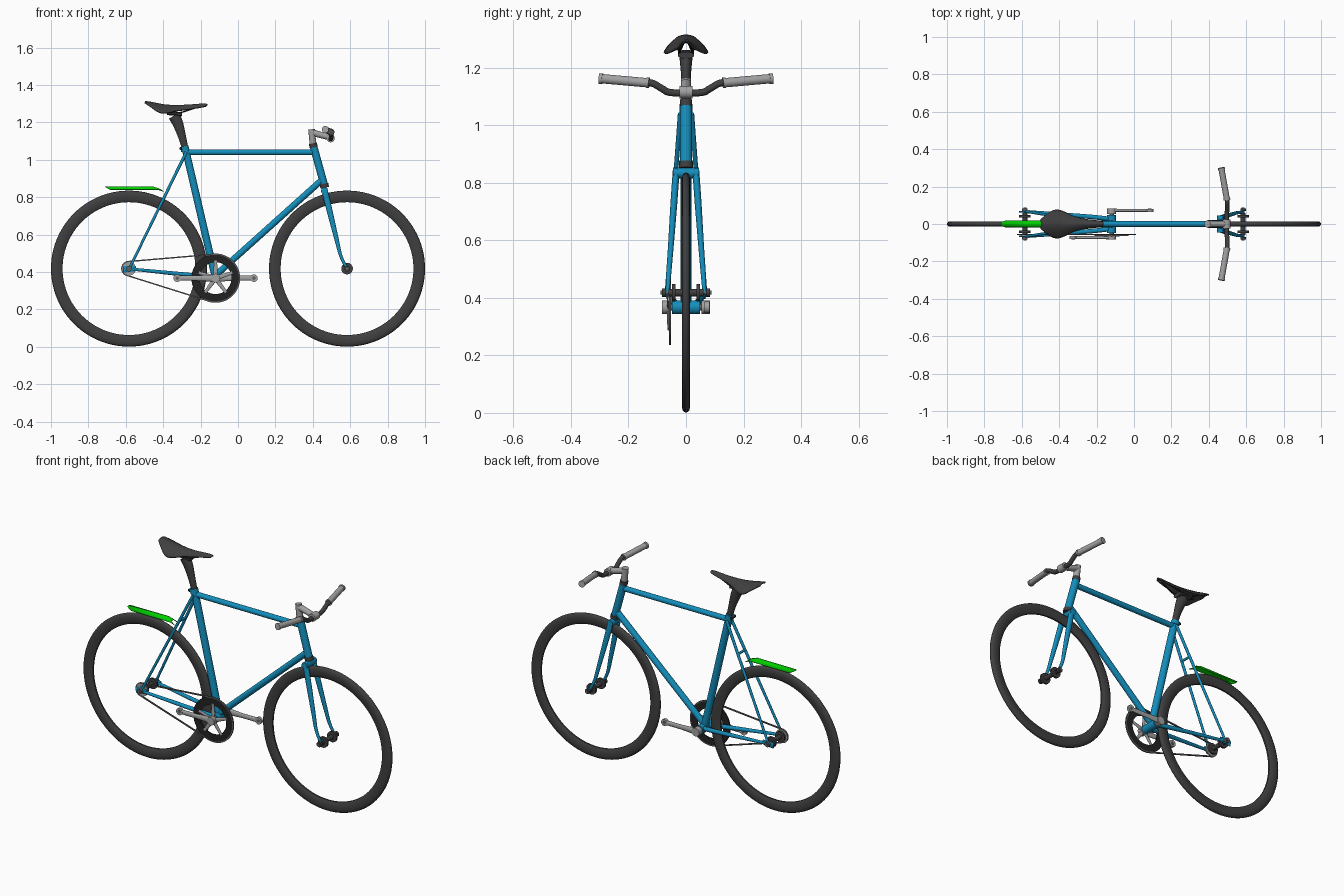
import bpy, bmesh, math
from mathutils import Vector

if "Cube" in bpy.data.objects:
    bpy.data.objects.remove(bpy.data.objects["Cube"])


def material(name, r, g, b):
    m = bpy.data.materials.new(name)
    m.diffuse_color = (r, g, b, 1)
    m.use_nodes = True
    m.node_tree.nodes["Principled BSDF"].inputs["Base Color"].default_value = m.diffuse_color
    return m


BLUE = material("blue paint", 0.007, 0.27, 0.5)
RUBBER = material("dark rubber", 0.05, 0.05, 0.05)
BLACK = material("black metal", 0.016, 0.016, 0.016)
SILVER = material("silver metal", 0.36, 0.36, 0.36)
STEEL = material("chain steel", 0.12, 0.12, 0.12)
GREEN = material("green plastic", 0.0, 0.62, 0.0)


def finish(name, bm, mat, solid=0):
    bmesh.ops.recalc_face_normals(bm, faces=bm.faces)
    mesh = bpy.data.meshes.new(name)
    bm.to_mesh(mesh)
    bm.free()
    mesh.materials.append(mat)
    ob = bpy.data.objects.new(name, mesh)
    bpy.context.collection.objects.link(ob)
    bpy.ops.object.select_all(action='DESELECT')
    ob.select_set(True)
    bpy.context.view_layer.objects.active = ob
    bpy.ops.object.shade_smooth_by_angle(angle=math.radians(40))
    if solid:
        mod = ob.modifiers.new("thickness", 'SOLIDIFY')
        mod.thickness = solid
        mod.offset = -1
    return ob


def skin(bm, rings, loop_u=True, loop_v=False):
    """Bridge rows of points with quads."""
    rows = [[bm.verts.new(p) for p in r] for r in rings]
    nv, nu = len(rows), len(rows[0])
    for i in range(nv if loop_v else nv - 1):
        a, b = rows[i], rows[(i + 1) % nv]
        for j in range(nu if loop_u else nu - 1):
            k = (j + 1) % nu
            bm.faces.new((a[j], a[k], b[k], b[j]))
    return rows


def smooth_path(pts, steps=6):
    """Catmull-Rom through points of any dimension."""
    p = [pts[0]] + list(pts) + [pts[-1]]
    out = []
    for i in range(1, len(p) - 2):
        for s in range(steps):
            t = s / steps
            out.append(tuple(0.5 * (2 * b + (c - a) * t + (2 * a - 5 * b + 4 * c - d) * t * t
                                    + (3 * b - a - 3 * c + d) * t ** 3)
                             for a, b, c, d in zip(p[i - 1], p[i], p[i + 1], p[i + 2])))
    return out + [tuple(pts[-1])]


def tube(name, pts, mat, ref=(0, 1, 0), n=16, closed=False):
    """Sweep an ellipse; each point is x, y, z, in-plane radius, radius along ref."""
    bm = bmesh.new()
    pos = [Vector(p[:3]) for p in pts]
    rings, m = [], len(pts)
    for i in range(m):
        if closed:
            t = pos[(i + 1) % m] - pos[i - 1]
        else:
            t = pos[min(i + 1, m - 1)] - pos[max(i - 1, 0)]
        t.normalize()
        a = t.cross(Vector(ref)).normalized()
        b = a.cross(t)
        ra, rb = pts[i][3], pts[i][-1]
        ang = [2 * math.pi * (k + 0.5) / n for k in range(n)]
        rings.append([pos[i] + a * ra * math.cos(q) + b * rb * math.sin(q) for q in ang])
    rows = skin(bm, rings, True, closed)
    if not closed:
        bm.faces.new(rows[0])
        bm.faces.new(rows[-1])
    return finish(name, bm, mat)


def rod(name, a, b, r, mat, ref=(0, 1, 0), r2=None, n=16):
    return tube(name, [(*a, r), (*b, r2 or r)], mat, ref, n)


def lathe(name, profile, x, z, mat, n=48):
    """Spin a closed (radius, y) profile about an axis along y."""
    bm = bmesh.new()
    rings = [[(x + r * math.cos(q), y, z + r * math.sin(q)) for r, y in profile]
             for q in (2 * math.pi * i / n for i in range(n))]
    skin(bm, rings, True, True)
    return finish(name, bm, mat)


def disc(name, x, z, r, y0, y1, mat):
    return rod(name, (x, y0, z), (x, y1, z), r, mat, ref=(1, 0, 0), n=24)


# Wheels and hubs
REAR, FRONT, AXLE = -0.583, 0.583, 0.418
for label, wx in (("rear", REAR), ("front", FRONT)):
    half = [(0.355, 0.005), (0.362, 0.010), (0.38, 0.0135), (0.395, 0.0145),
            (0.408, 0.012), (0.415, 0.007)]
    prof = half + [(0.417, 0)] + [(r, -y) for r, y in reversed(half)]
    lathe(label + "_wheel", prof, wx, AXLE, RUBBER, 96)
    disc(label + "_hub", wx, AXLE, 0.013, -0.06, 0.06, RUBBER)
    disc(label + "_axle", wx, AXLE, 0.007, -0.088, 0.088, STEEL)
    for s in (-1, 1):
        disc(label + "_hub_flange", wx, AXLE, 0.031, s * 0.036, s * 0.048, RUBBER)
        disc(label + "_axle_nut", wx, AXLE, 0.015, s * 0.07, s * 0.084,
             RUBBER if label == "front" else STEEL)

# Main frame tubes
BX, BZ = -0.12, 0.367
rod("seat_tube", (BX, 0, BZ), (-0.284, 0, 1.07), 0.02, BLUE)
rod("top_tube", (-0.275, 0, 1.04), (0.413, 0, 1.04), 0.0155, BLUE)
rod("head_tube", (0.404, 0, 1.07), (0.461, 0, 0.865), 0.021, BLUE)
rod("down_tube", (0.452, 0, 0.895), (BX, 0, BZ + 0.015), 0.0175, BLUE)
disc("bottom_bracket", BX, BZ, 0.024, -0.048, 0.048, BLUE)
rod("seat_collar", (-0.281, 0, 1.045), (-0.287, 0, 1.072), 0.023, BLUE)
rod("collar_bolt", (-0.305, -0.018, 1.06), (-0.305, 0.018, 1.06), 0.008, BLACK, (1, 0, 0))

# Stays, dropouts and fork blades
for s in (-1, 1):
    rod("seat_stay", (-0.277, s * 0.02, 1.04), (-0.575, s * 0.066, 0.43), 0.0085, BLUE, r2=0.007)
    tube("chain_stay", smooth_path([(BX, s * 0.026, BZ + 0.003, 0.012), (-0.25, s * 0.04, 0.383, 0.012),
                                    (-0.565, s * 0.066, 0.415, 0.008)]), BLUE)
    tube("dropout", [(-0.545, s * 0.066, 0.418, 0.014, 0.004), (-0.615, s * 0.066, 0.414, 0.018, 0.004)], BLUE)
    tube("fork_blade", smooth_path([(0.461, s * 0.034, 0.845, 0.017, 0.012), (0.489, s * 0.042, 0.73, 0.016, 0.012),
                                    (0.527, s * 0.053, 0.575, 0.012, 0.01), (0.55, s * 0.06, 0.485, 0.009, 0.009),
                                    (0.583, s * 0.064, 0.418, 0.008, 0.007)]), BLUE)
rod("fork_crown", (0.463, -0.046, 0.834), (0.463, 0.046, 0.834), 0.019, BLUE, (0, 0, 1))
rod("crown_race", (0.459, 0, 0.872), (0.464, 0, 0.85), 0.024, RUBBER)
rod("stay_bridge", (-0.36, -0.03, 0.87), (-0.36, 0.03, 0.87), 0.007, BLUE, (0, 0, 1))

# Chainring, spider, cranks
CY = -0.056
lathe("chainring", [(0.085, CY - 0.003), (0.129, CY - 0.003), (0.129, CY + 0.003), (0.085, CY + 0.003)],
      BX, BZ, BLACK, 72)
for i in range(5):
    q = math.radians(18 + 72 * i)
    c, d = math.cos(q), math.sin(q)
    tube("spider_arm", [(BX + 0.01 * c, CY - 0.005, BZ + 0.01 * d, 0.013, 0.005),
                        (BX + 0.094 * c, CY - 0.005, BZ + 0.094 * d, 0.008, 0.004)], SILVER)
disc("crank_axle", BX, BZ, 0.012, -0.07, 0.08, STEEL)
for s in (-1, 1):
    y = s * 0.073
    ex = BX + s * 0.205
    disc("crank_boss", BX, BZ, 0.024, s * 0.054, s * 0.084, SILVER)
    tube("crank_arm", [(BX, y, BZ, 0.02, 0.009), (BX + s * 0.1, y, BZ, 0.014, 0.008),
                       (ex, y, BZ, 0.014, 0.008)], SILVER)
    disc("crank_eye", ex, BZ, 0.02, y - 0.008, y + 0.008, SILVER)
    disc("pedal_socket", ex, BZ, 0.009, y - 0.0095, y + 0.0095, STEEL)

# Rear sprocket and chain loop
lathe("sprocket", [(0.012, CY - 0.003), (0.037, CY - 0.003), (0.037, CY + 0.003), (0.012, CY + 0.003)],
      REAR, AXLE, SILVER, 36)
disc("sprocket_lockring", REAR, AXLE, 0.022, CY - 0.008, CY, SILVER)
R1, R2 = 0.128, 0.038
back = math.atan2(AXLE - BZ, REAR - BX)
spread = math.acos((R1 - R2) / math.hypot(REAR - BX, AXLE - BZ))
loop = []
for cx, cz, r, a0, a1, steps in ((BX, BZ, R1, back + spread, back + 2 * math.pi - spread, 40),
                                 (REAR, AXLE, R2, back - spread, back + spread, 16)):
    for i in range(steps + 1):
        q = a0 + (a1 - a0) * i / steps
        loop.append((cx + r * math.cos(q), CY, cz + r * math.sin(q), 0.005, 0.005))
tube("chain", loop, STEEL, n=4, closed=True)

# Stem and handlebar
rod("headset_cap", (0.405, 0, 1.066), (0.400, 0, 1.088), 0.022, RUBBER)
rod("stem_column", (0.401, 0, 1.086), (0.393, 0, 1.163), 0.018, SILVER, n=24)
rod("stem_arm", (0.39, 0, 1.147), (0.488, 0, 1.12), 0.018, SILVER, r2=0.016, n=24)
disc("bar_clamp", 0.495, 1.115, 0.022, -0.023, 0.023, SILVER)
side = [(0.496, 0.05, 1.113), (0.499, 0.08, 1.125), (0.499, 0.115, 1.145), (0.495, 0.15, 1.15)]
path = [(x, -y, z, 0.0125) for x, y, z in reversed(side)] + [(x, y, z, 0.0125) for x, y, z in side]
tube("handlebar", smooth_path(path), RUBBER, (1, 0, 0))
for s in (-1, 1):
    rod("grip", (0.497, s * 0.13, 1.147), (0.467, s * 0.298, 1.162), 0.0165, SILVER, (1, 0, 0))
    rod("grip_collar", (0.497, s * 0.128, 1.147), (0.4955, s * 0.137, 1.148), 0.019, SILVER, (1, 0, 0))
    rod("grip_end", (0.4685, s * 0.290, 1.161), (0.4665, s * 0.301, 1.162), 0.019, SILVER, (1, 0, 0))

# Seat post, saddle clamp and rails
tube("seat_post", smooth_path([(-0.282, 0, 1.06, 0.017, 0.015), (-0.301, 0, 1.13, 0.022, 0.015),
                               (-0.322, 0, 1.195, 0.029, 0.019), (-0.342, 0, 1.235, 0.032, 0.023)]), RUBBER)
tube("saddle_clamp", [(-0.38, 0, 1.25, 0.012, 0.03), (-0.3, 0, 1.243, 0.012, 0.03)], RUBBER, n=8)
for s in (-1, 1):
    tube("saddle_rail", smooth_path([(-0.44, s * 0.03, 1.285, 0.004), (-0.385, s * 0.024, 1.256, 0.004),
                                     (-0.31, s * 0.024, 1.252, 0.004), (-0.2, s * 0.008, 1.288, 0.004)]), BLACK, n=8)

# Saddle: x, half width, ridge height, edge droop
stations = smooth_path([(-0.497, 0.028, 1.315, 0.006), (-0.46, 0.058, 1.309, 0.026),
                        (-0.42, 0.077, 1.301, 0.045), (-0.38, 0.070, 1.295, 0.042),
                        (-0.33, 0.046, 1.293, 0.03), (-0.27, 0.029, 1.295, 0.024),
                        (-0.2, 0.02, 1.3, 0.018), (-0.17, 0.014, 1.3, 0.012), (-0.163, 0.005, 1.296, 0.006)], 4)
bm = bmesh.new()
us = [i / 6 for i in range(-6, 7)]
skin(bm, [[(x, w * u, z - d * abs(u) ** 1.7) for u in us] for x, w, z, d in stations], False)
finish("saddle", bm, RUBBER, 0.008)

# Rear mudguard: flat top with sloping sides and raked ends
bm = bmesh.new()
skin(bm, [[(x + k, y, z - e) for y, k, e in ((-0.02, 0.028, 0.016), (-0.011, 0, 0), (0.011, 0, 0),
                                            (0.02, 0.028, 0.016))]
          for x, z in ((-0.71, 0.857), (-0.455, 0.858), (-0.425, 0.848))], False)
finish("mudguard", bm, GREEN, 0.004)
